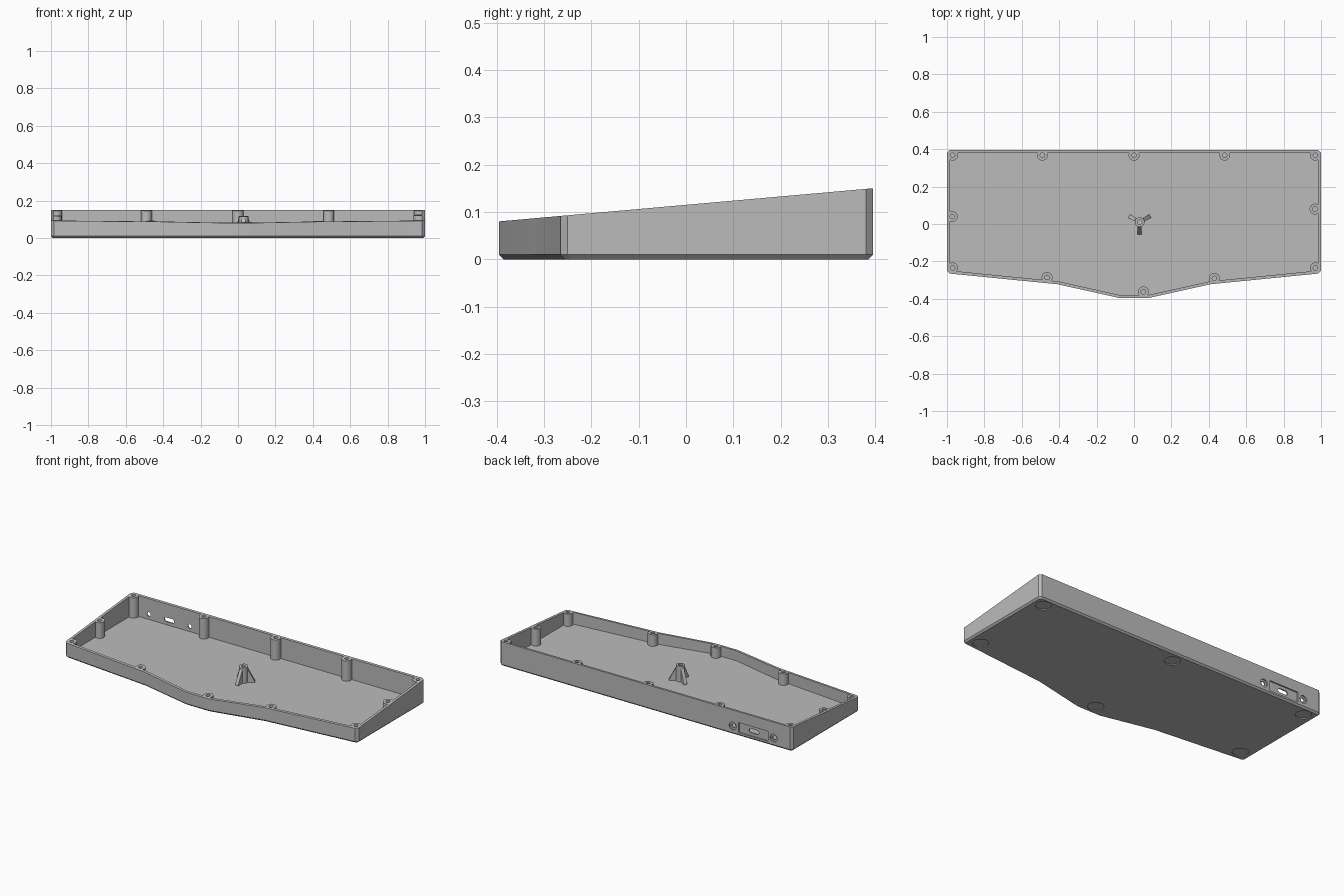
import bpy, bmesh, math
from mathutils import Vector

if "Cube" in bpy.data.objects:
    bpy.data.objects.remove(bpy.data.objects["Cube"])

WALL, FLOOR, BACK = 0.016, 0.02, 0.395
SIDES = 24

grey = bpy.data.materials.new("plain_grey")
grey.use_nodes = True
grey.diffuse_color = (0.5, 0.5, 0.5, 1)
grey.node_tree.nodes["Principled BSDF"].inputs["Base Color"].default_value = (0.5, 0.5, 0.5, 1)


def rim_z(y):
    """Height of the sloping rim."""
    return 0.115 + 0.0886 * y


def loft(bm, rings):
    """Skin matching rings of points and cap both ends."""
    loops = [[bm.verts.new(p) for p in ring] for ring in rings]
    n = len(loops[0])
    for a, b in zip(loops, loops[1:]):
        for i in range(n):
            j = (i + 1) % n
            bm.faces.new((a[i], a[j], b[j], b[i]))
    bm.faces.new(loops[0][::-1])
    bm.faces.new(loops[-1])


def make(name, *solids):
    """One object from several lofted solids."""
    bm = bmesh.new()
    for rings in solids:
        loft(bm, rings)
    bmesh.ops.recalc_face_normals(bm, faces=bm.faces[:])
    mesh = bpy.data.meshes.new(name)
    bm.to_mesh(mesh)
    bm.free()
    mesh.materials.append(grey)
    obj = bpy.data.objects.new(name, mesh)
    bpy.context.collection.objects.link(obj)
    return obj


def cut(obj, cutter):
    """Subtract a cutter and discard it."""
    mod = obj.modifiers.new("cut", 'BOOLEAN')
    mod.operation, mod.solver, mod.object = 'DIFFERENCE', 'EXACT', cutter
    bpy.context.view_layer.update()
    bpy.context.view_layer.objects.active = obj
    bpy.ops.object.modifier_apply(modifier=mod.name)
    bpy.data.objects.remove(cutter)


def inset(pts, d):
    """Offset a counter-clockwise outline inwards."""
    out = []
    for i, p in enumerate(pts):
        p = Vector(p)
        e1 = (p - Vector(pts[i - 1])).normalized()
        e2 = (Vector(pts[(i + 1) % len(pts)]) - p).normalized()
        n1, n2 = Vector((-e1.y, e1.x)), Vector((-e2.y, e2.x))
        out.append(p + (n1 + n2) * d / (1 + n1.dot(n2)))
    return out


def level(pts, z):
    return [(x, y, z) for x, y in pts]


def slope(pts):
    return [(x, y, rim_z(y)) for x, y in pts]


def circle(x, y, r):
    return [(x + r * math.cos(math.tau * i / SIDES), y + r * math.sin(math.tau * i / SIDES))
            for i in range(SIDES)]


def slot(x, z, half, r):
    """Rounded slot, a circle stretched sideways."""
    return [(px + math.copysign(half, px - x), pz) for px, pz in circle(x, z, r)]


def back_cut(pts, depth):
    """Solid pushed into the back wall."""
    return [[(x, y, z) for x, z in pts] for y in (BACK - depth, BACK + 0.05)]


# Outline with chamfered corners and a pointed front
half = [(0.08, -0.395), (0.41, -0.322), (0.985, -0.265), (1, -0.25), (1, 0.38), (0.985, BACK)]
outline = half + [(-x, y) for x, y in reversed(half)]
inner = inset(outline, WALL)

# Screw boss positions around the wall
bosses = [(x, 0.368) for x in (-0.97, -0.49, 0, 0.485, 0.97)]
bosses += [(-0.972, 0.04), (0.968, 0.08), (-0.97, -0.235), (0.97, -0.235),
           (-0.465, -0.286), (0.43, -0.291), (0.05, -0.363)]

# Tray: solid body minus a cavity that leaves the bosses standing
tray = make("case_tray", [level(inset(outline, 0.01), 0), level(outline, 0.01), slope(outline)])
cavity = make("cavity_cutter", [level(inner, FLOOR), level(inner, 0.3)])
cut(cavity, make("boss_cutter", *[[level(circle(x, y, 0.029), 0), level(circle(x, y, 0.029), 0.4)]
                                  for x, y in bosses]))
cut(tray, cavity)

# Screw holes in the bosses
cut(tray, make("screw_cutter", *[[level(circle(x, y, 0.012), rim_z(y) - 0.05),
                                  level(circle(x, y, 0.012), 0.3)] for x, y in bosses]))

# Connector recess and counterbored screw holes in the back wall
PX, PZ = -0.735, 0.052
recess = [(PX + sx * 0.1, PZ + sz * 0.031) for sx, sz in ((-1, -1), (1, -1), (1, 1), (-1, 1))]
screws = [PX - 0.14, PX + 0.14]
cut(tray, make("recess_cutter", back_cut(recess, 0.008),
               *[back_cut(circle(x, PZ, 0.024), 0.008) for x in screws]))
cut(tray, make("port_cutter", back_cut(slot(PX, PZ, 0.021, 0.013), 0.03),
               *[back_cut(circle(x, PZ, 0.013), 0.03) for x in screws]))

# Shallow round recesses for feet in the underside
feet = [(s * 0.925, y) for s in (-1, 1) for y in (0.335, -0.2)] + [(0, 0.325), (0, -0.325)]
cut(tray, make("foot_cutter", *[[level(circle(x, y, 0.045), -0.05), level(circle(x, y, 0.045), 0.005)]
                                for x, y in feet]))

# Central support post with a screw hole
CX, CY = 0.03, 0.01
ring, hole = circle(CX, CY, 0.026), circle(CX, CY, 0.012)
make("support_post", [level(ring, FLOOR - 0.005), slope(ring), slope(hole), level(hole, 0.06)])

# Three sloping ribs bracing the post
profile = [(0.018, FLOOR - 0.005), (0.065, FLOOR - 0.005), (0.065, FLOOR + 0.006),
           (0.026, 0.1), (0.018, 0.1)]
ribs = []
for deg in (30, 150, 270):
    c, s = math.cos(math.radians(deg)), math.sin(math.radians(deg))
    ribs.append([[(CX + r * c - w * s, CY + r * s + w * c, z) for r, z in profile]
                 for w in (-0.01, 0.01)])
make("post_ribs", *ribs)

# Smooth the round parts, keep edges sharp
bpy.ops.object.select_all(action='DESELECT')
for name in ("case_tray", "support_post"):
    obj = bpy.data.objects[name]
    obj.select_set(True)
    bpy.context.view_layer.objects.active = obj
bpy.ops.object.shade_smooth_by_angle(angle=math.radians(20))
